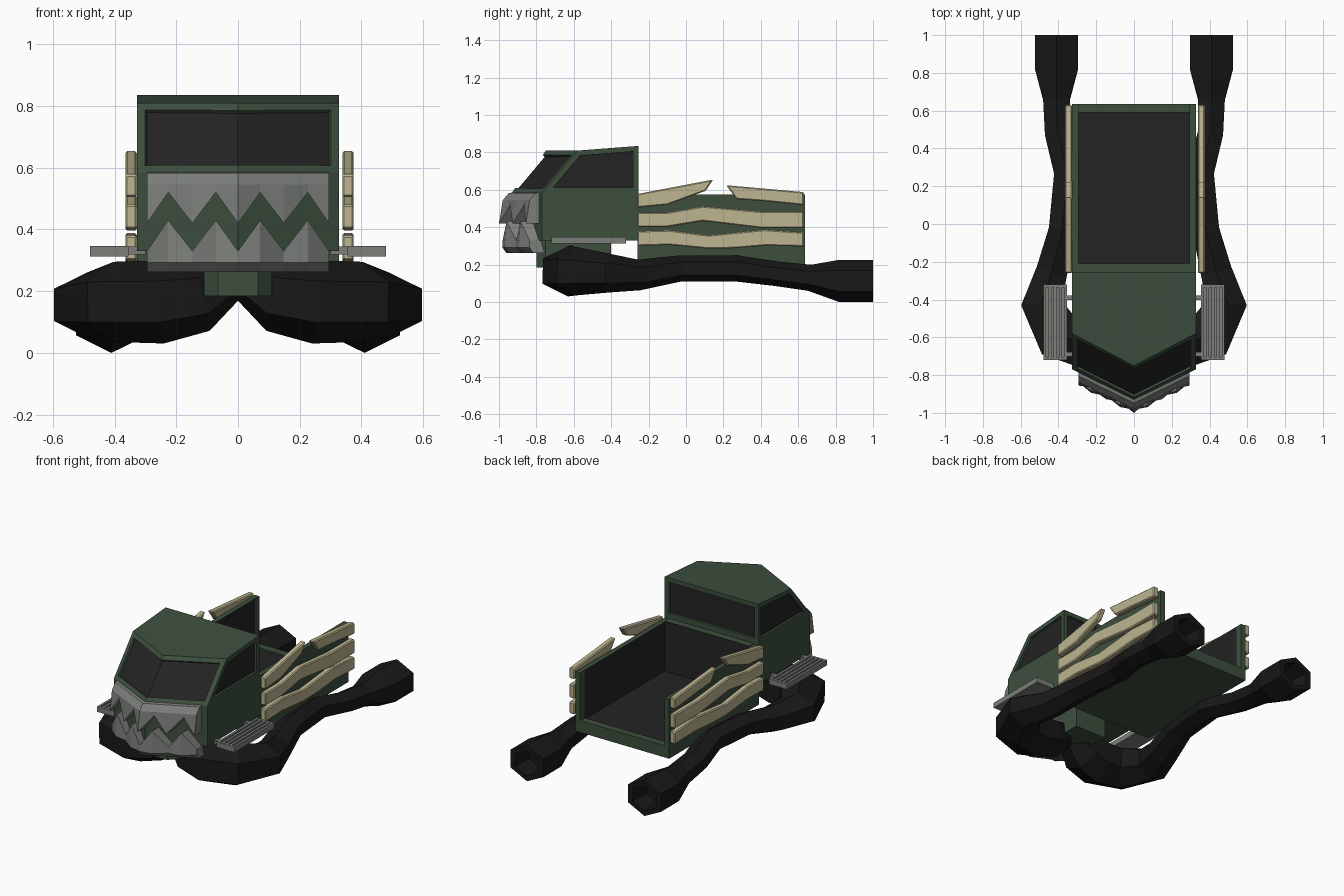
import bpy, bmesh, math
from mathutils import Vector

if "Cube" in bpy.data.objects:
    bpy.data.objects.remove(bpy.data.objects["Cube"])


def material(name, r, g, b):
    m = bpy.data.materials.new(name)
    m.diffuse_color = (r, g, b, 1)
    m.use_nodes = True
    m.node_tree.nodes["Principled BSDF"].inputs["Base Color"].default_value = m.diffuse_color
    return m


GREEN = material("army green", 0.047, 0.078, 0.048)
DARK = material("dark glass and lining", 0.017, 0.017, 0.017)
BLACK = material("black iron", 0.009, 0.009, 0.009)
TAN = material("pale wood", 0.51, 0.46, 0.28)
GREY = material("grey steel", 0.20, 0.21, 0.195)


def finish(name, bm, *mats, bevel=0):
    bmesh.ops.recalc_face_normals(bm, faces=bm.faces[:])
    me = bpy.data.meshes.new(name)
    bm.to_mesh(me)
    bm.free()
    for m in mats:
        me.materials.append(m)
    ob = bpy.data.objects.new(name, me)
    bpy.context.collection.objects.link(ob)
    if bevel:
        mod = ob.modifiers.new("edge", 'BEVEL')
        mod.width, mod.segments = bevel, 1
    return ob


def add_box(bm, x0, x1, y0, y1, z0, z1):
    vs = bmesh.ops.create_cube(bm, size=1)["verts"]
    for v in vs:
        v.co = (x1 if v.co.x > 0 else x0, y1 if v.co.y > 0 else y0, z1 if v.co.z > 0 else z0)


def add_loft(bm, rings):
    rows = [[bm.verts.new(p) for p in ring] for ring in rings]
    n = len(rows[0])
    for a, b in zip(rows, rows[1:]):
        for i in range(n):
            j = (i + 1) % n
            bm.faces.new((a[i], a[j], b[j], b[i]))
    bm.faces.new(rows[0])
    bm.faces.new(rows[-1])


# Cab: wedge-nosed plan lofted through sill, waist and roof
def plan(z_back, z_front, corner_y, nose_y, w=0.327):
    return [(-w, -0.255, z_back), (w, -0.255, z_back), (w, corner_y, z_front),
            (0, nose_y, z_front), (-w, corner_y, z_front)]


bm = bmesh.new()
add_loft(bm, [plan(0.33, 0.33, -0.77, -0.93), plan(0.585, 0.585, -0.77, -0.93),
              plan(0.835, 0.81, -0.58, -0.75)])
bmesh.ops.recalc_face_normals(bm, faces=bm.faces[:])
# Windows: every upper side face is framed and sunk; the windscreen is one pair
upper = [f for f in bm.faces if f.calc_center_median().z > 0.62 and f.normal.z < 0.9]
screen = [f for f in upper if f.normal.y < -0.3]
for group in [screen] + [[f] for f in upper if f not in screen]:
    bmesh.ops.inset_region(bm, faces=group, thickness=0.028, use_even_offset=True)
    bmesh.ops.inset_region(bm, faces=group, thickness=0.001, depth=-0.014)
    for f in group:
        f.material_index = 1
finish("cab", bm, GREEN, DARK)

# Engine block under the cab, with chamfered front corners
bm = bmesh.new()
block = [(-0.11, -0.4), (-0.11, -0.75), (-0.065, -0.80), (0.065, -0.80), (0.11, -0.75), (0.11, -0.4)]
add_loft(bm, [[(x, y, z) for x, y in block] for z in (0.185, 0.335)])
finish("engine_block", bm, GREEN)

# Bed: floor, walls and sill, lined dark on the inside
bm = bmesh.new()
add_box(bm, -0.295, 0.295, -0.21, 0.59, 0.20, 0.265)
bm.normal_update()
for f in bm.faces:
    f.material_index = int(f.normal.z > 0.9)
finish("bed_floor", bm, GREEN, DARK)
for s, side in ((1, "right"), (-1, "left")):
    bm = bmesh.new()
    add_box(bm, *sorted((0.295 * s, 0.327 * s)), -0.26, 0.59, 0.20, 0.575)
    bm.normal_update()
    for f in bm.faces:
        f.material_index = int(f.normal.x * s < -0.9)
    finish("bed_wall_" + side, bm, GREEN, DARK)
    bm = bmesh.new()
    add_box(bm, *sorted((0.295 * s, 0.327 * s)), 0.59, 0.635, 0.20, 0.575)
    finish("bed_post_" + side, bm, GREEN)
bm = bmesh.new()
add_box(bm, -0.295, 0.295, -0.26, -0.21, 0.20, 0.58)
bm.normal_update()
for f in bm.faces:
    f.material_index = int(f.normal.y > 0.9)
finish("bed_front_wall", bm, GREEN, DARK)
bm = bmesh.new()
add_box(bm, -0.295, 0.295, 0.59, 0.635, 0.20, 0.275)
finish("tail_sill", bm, GREEN)


# Toothed jaws wrapped around the nose
def nose(x, off):
    return -0.93 + 0.16 * abs(x) / 0.327 - off


JAW_X = [-0.295, -0.226, -0.148, -0.072, 0, 0.072, 0.148, 0.226, 0.295]
upper_rings, lower_rings = [], []
for i, x in enumerate(JAW_X):
    even = i % 2 == 0
    tip, off = (0.42, 0.07) if even else (0.52, 0.045)
    prof = [(0.588, -0.01), (0.582, 0.018), (0.545, 0.05), (tip, off), (tip, -0.01)]
    upper_rings.append([(x, nose(x, o), z) for z, o in prof])
    tip, off = (0.33, 0.05) if even else (0.43, 0.065)
    prof = [(0.262, -0.03), (0.262, 0.03), (0.292, 0.052 if even else 0.075), (tip, off), (tip, -0.01)]
    lower_rings.append([(x, nose(x, o), z) for z, o in prof])
for name, rings in (("upper_jaw", upper_rings), ("lower_jaw", lower_rings)):
    bm = bmesh.new()
    add_loft(bm, rings)
    finish(name, bm, GREY)

# Exhaust pipes: six-sided tubes along a path of (x, y, z, radius)
PATH = [(0.03, -0.60, 0.24, 0.075), (0.13, -0.62, 0.185, 0.12), (0.25, -0.63, 0.165, 0.135),
        (0.40, -0.59, 0.165, 0.130), (0.49, -0.42, 0.155, 0.105), (0.435, -0.25, 0.145, 0.082),
        (0.38, -0.03, 0.18, 0.07), (0.352, 0.27, 0.18, 0.07), (0.405, 0.48, 0.152, 0.066),
        (0.41, 0.66, 0.13, 0.070), (0.41, 0.82, 0.113, 0.113), (0.41, 1.0, 0.113, 0.113)]


def pipe_ring(c, t, r, s):
    side = t.cross(Vector((0, 0, 1))).normalized()
    up = side.cross(t).normalized()
    pts = []
    for k in range(6):
        a = math.tau * k / 6
        p = c + side * (r * 1.17 * math.sin(a)) + up * (r * math.cos(a))
        pts.append((p.x * s, p.y, p.z))
    return pts


for s, side in ((1, "right"), (-1, "left")):
    cs = [Vector(p[:3]) for p in PATH]
    rings = []
    for i, c in enumerate(cs):
        t = cs[min(i + 1, len(cs) - 1)] - cs[max(i - 1, 0)]
        if i >= len(cs) - 2:
            t = Vector((0, 1, 0))
        rings.append(pipe_ring(c, t.normalized(), PATH[i][3], s))
    for y, r in ((1.0, 0.08), (0.88, 0.07)):  # hollow mouth
        rings.append(pipe_ring(Vector((0.41, y, 0.113)), Vector((0, 1, 0)), r, s))
    bm = bmesh.new()
    add_loft(bm, rings)
    finish("exhaust_" + side, bm, BLACK)

# Running boards: tray, raised slats and two brackets
for s, side in ((1, "right"), (-1, "left")):
    bm = bmesh.new()
    boxes = [(0.355, 0.48, -0.72, -0.32, 0.313, 0.334),
             (0.355, 0.48, -0.72, -0.705, 0.334, 0.347), (0.355, 0.48, -0.335, -0.32, 0.334, 0.347)]
    boxes += [(0.355 + 0.0275 * k, 0.37 + 0.0275 * k, -0.705, -0.335, 0.334, 0.347) for k in range(5)]
    boxes += [(0.30, 0.36, y - 0.012, y + 0.012, 0.318, 0.345) for y in (-0.39, -0.69)]
    for x0, x1, *rest in boxes:
        add_box(bm, *sorted((x0 * s, x1 * s)), *rest)
    finish("running_board_" + side, bm, GREY)

# Warped and broken side planks, outlines in (y, z)
PLANKS = {
    "lower_plank": [(-0.26, 0.30), (-0.09, 0.305), (0.12, 0.285), (0.26, 0.288), (0.43, 0.302), (0.63, 0.297),
                    (0.63, 0.373), (0.42, 0.388), (0.12, 0.358), (-0.09, 0.385), (-0.26, 0.38)],
    "middle_plank": [(-0.26, 0.402), (-0.10, 0.402), (0.09, 0.433), (0.40, 0.396), (0.63, 0.396),
                     (0.63, 0.485), (0.40, 0.485), (0.09, 0.513), (-0.10, 0.48), (-0.26, 0.48)],
    "broken_plank_front": [(-0.26, 0.505), (-0.10, 0.52), (0.105, 0.595), (0.145, 0.655), (-0.26, 0.578)],
    "broken_plank_rear": [(0.27, 0.55), (0.41, 0.54), (0.63, 0.518), (0.63, 0.588), (0.215, 0.625)],
}
for side, x0, x1 in (("right", 0.338, 0.375), ("left", -0.365, -0.328)):
    for name, outline in PLANKS.items():
        bm = bmesh.new()
        add_loft(bm, [[(x, y, z) for y, z in outline] for x in (x0, x1)])
        finish(name + "_" + side, bm, TAN, bevel=0.006)
